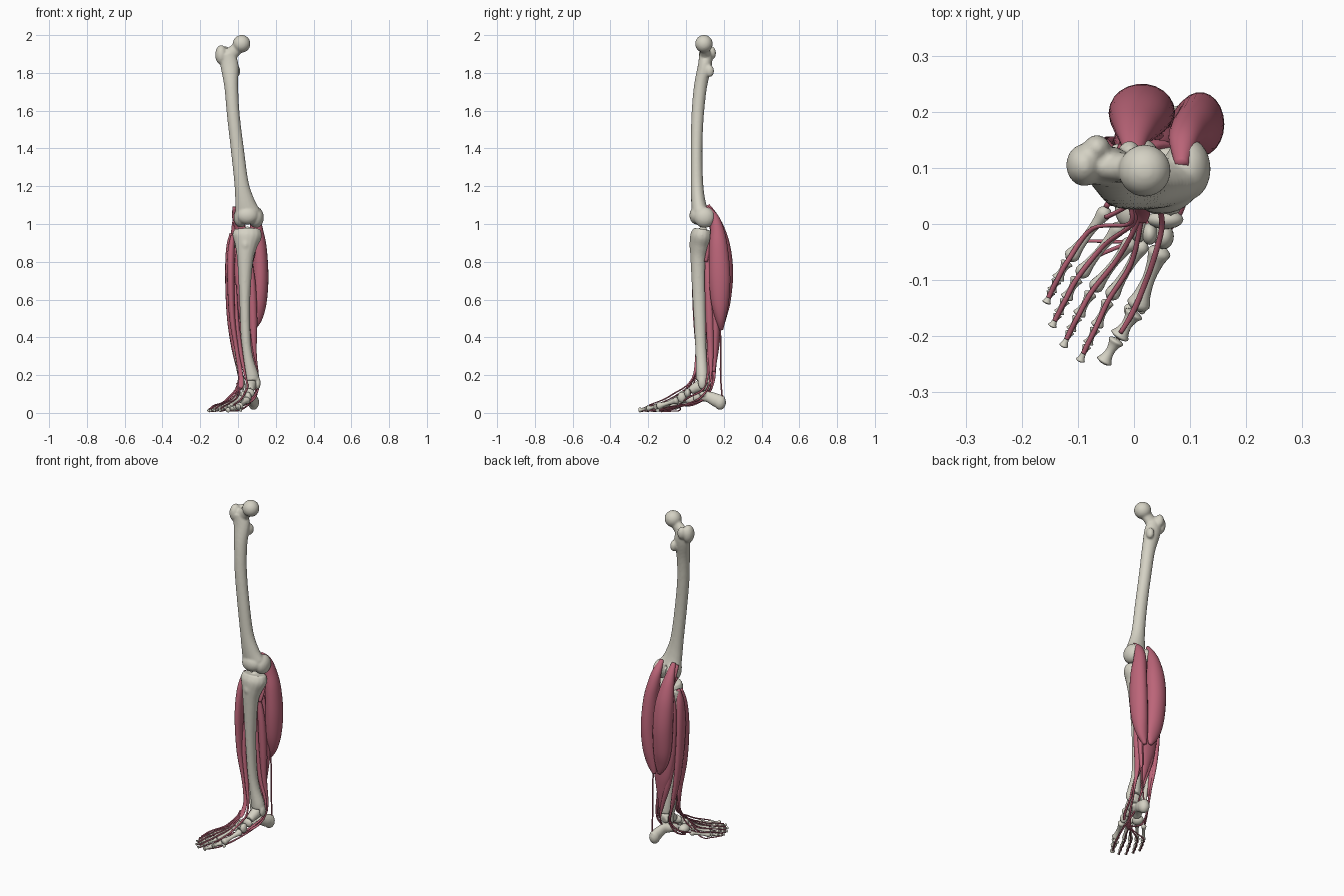
import bpy, bmesh
from mathutils import Vector, Matrix


def material(name, col):
    m = bpy.data.materials.new(name)
    m.diffuse_color = (*col, 1)
    return m


BONE = material("bone", (0.66, 0.64, 0.55))
MUSCLE = material("muscle", (0.50, 0.13, 0.19))


def spline(pts, steps):
    """Catmull-Rom through rows of (x, y, z, half width, half depth)."""
    out, n = [], len(pts)
    for i in range(n - 1):
        p = [pts[max(0, min(n - 1, i + k))] for k in (-1, 0, 1, 2)]
        for s in range(steps):
            t = s / steps
            out.append([0.5 * (2 * b + (c - a) * t + (2 * a - 5 * b + 4 * c - d) * t * t
                               + (3 * b - a - 3 * c + d) * t ** 3) for a, b, c, d in zip(*p)])
    out.append(list(pts[-1]))
    return out


def loft(bm, pts, ref=(1, 0, 0), seg=16, steps=6):
    from math import cos, sin, tau
    rows = spline(pts, steps)
    pos = [Vector(r[:3]) for r in rows]
    rings = []
    for i, r in enumerate(rows):
        t = (pos[min(i + 1, len(pos) - 1)] - pos[max(i - 1, 0)]).normalized()
        u = Vector(ref)
        u = (u - t * u.dot(t)).normalized()
        v = t.cross(u)
        a, b = max(r[3], 0.002), max(r[4], 0.002)
        rings.append([bm.verts.new(pos[i] + u * a * cos(tau * k / seg) + v * b * sin(tau * k / seg))
                      for k in range(seg)])
    for r0, r1 in zip(rings, rings[1:]):
        for k in range(seg):
            j = (k + 1) % seg
            bm.faces.new((r0[k], r0[j], r1[j], r1[k]))
    bm.faces.new(rings[0][::-1])
    bm.faces.new(rings[-1])


def ball(bm, c, r):
    m = Matrix.Translation(c) @ Matrix.Diagonal((*r, 1))
    bmesh.ops.create_uvsphere(bm, u_segments=20, v_segments=12, radius=1, matrix=m)


def finish(bm, name, mat, voxel=0):
    bmesh.ops.recalc_face_normals(bm, faces=bm.faces)
    for f in bm.faces:
        f.smooth = True
    me = bpy.data.meshes.new(name)
    bm.to_mesh(me)
    bm.free()
    me.materials.append(mat)
    ob = bpy.data.objects.new(name, me)
    bpy.context.collection.objects.link(ob)
    if voxel:
        rm = ob.modifiers.new("fuse", "REMESH")
        rm.mode, rm.voxel_size, rm.use_smooth_shade = "VOXEL", voxel, True
        sm = ob.modifiers.new("soften", "SMOOTH")
        sm.factor, sm.iterations = 0.5, 4


def fused(name, lofts, balls, voxel=0.006):
    bm = bmesh.new()
    for l in lofts:
        loft(bm, *l) if isinstance(l, tuple) else loft(bm, l)
    for c, r in balls:
        ball(bm, c, r)
    finish(bm, name, BONE, voxel)


def muscle(name, pts, seg=14):
    bm = bmesh.new()
    loft(bm, pts, seg=seg)
    finish(bm, name, MUSCLE)


# Thigh bone: shaft, neck, head, trochanters and condyles
fused("thigh_bone", [
    [(-.06, .105, 1.90, .04, .035), (-.045, .1, 1.84, .048, .037), (-.036, .077, 1.73, .037, .035),
     (-.025, .062, 1.58, .034, .033), (-.004, .056, 1.4, .035, .031), (.018, .058, 1.22, .038, .033),
     (.036, .065, 1.12, .052, .038), (.05, .075, 1.06, .068, .045)],
    ([(-.065, .105, 1.875, .03, .045), (-.02, .1, 1.915, .027, .034), (.02, .097, 1.95, .03, .032)], (0, 1, 0))],
    [((.019, .095, 1.954), (.047, .047, .047)), ((-.089, .105, 1.895), (.032, .038, .052)),
     ((-.066, .135, 1.905), (.024, .024, .036)), ((-.008, .125, 1.81), (.02, .024, .032)),
     ((.095, .098, 1.035), (.042, .056, .056)), ((.014, .098, 1.035), (.037, .056, .053)),
     ((.05, .058, 1.045), (.058, .04, .048))])

# Shin bone with plateau and inner ankle knob
fused("shin_bone", [
    [(.048, .088, .972, .07, .048), (.048, .082, .935, .078, .06), (.043, .072, .88, .058, .052),
     (.038, .065, .8, .042, .041), (.036, .069, .6, .029, .034), (.041, .076, .4, .026, .03),
     (.053, .081, .29, .028, .03), (.071, .086, .2, .038, .034), (.074, .087, .172, .038, .034)]],
    [((.105, .085, .158), (.015, .022, .034)), ((.04, .035, .89), (.022, .018, .035)),
     ((.05, .09, .972), (.015, .02, .017))])

# Calf bone
fused("calf_bone", [
    [(-.026, .125, .945, .018, .02), (-.03, .123, .9, .017, .018), (-.032, .12, .8, .012, .014),
     (-.026, .118, .5, .012, .014), (0, .115, .26, .013, .014), (.02, .11, .18, .015, .02),
     (.022, .113, .135, .013, .018), (.024, .115, .118, .006, .008)]], [], .005)

# Ankle and heel
fused("ankle_bone", [[(.07, .115, .135, .026, .02), (.066, .07, .14, .03, .03), (.06, .025, .118, .023, .022)]],
      [((.068, .083, .152), (.03, .036, .026))], .005)
fused("heel_bone", [[(.084, .2, .058, .022, .032), (.08, .165, .065, .028, .036), (.066, .12, .085, .024, .03),
                     (.046, .085, .085, .03, .026), (.024, .05, .075, .024, .024)]],
      [((.082, .18, .056), (.03, .032, .04)), ((.078, .09, .1), (.018, .022, .014))], .005)

# Midfoot bones
for name, c, r in [("navicular", (.056, .008, .105), (.032, .017, .025)),
                   ("cuboid", (-.006, .026, .07), (.028, .034, .026)),
                   ("cuneiform_inner", (.053, -.022, .083), (.018, .023, .028)),
                   ("cuneiform_middle", (.028, -.017, .093), (.014, .02, .024)),
                   ("cuneiform_outer", (.008, -.01, .088), (.015, .023, .024)),
                   ("sesamoid_inner", (.014, -.15, .014), (.008, .011, .008)),
                   ("sesamoid_outer", (-.01, -.153, .014), (.008, .011, .008))]:
    fused(name, [], [(c, r)], 0)

# Long foot bones and toe bones
TOES = [
    [(.05, -.038, .07), (.003, -.155, .033), (-.029, -.204, .023), (-.056, -.249, .015)],
    [(.02, -.03, .085), (-.045, -.135, .035), (-.068, -.185, .026), (-.083, -.215, .02), (-.097, -.246, .012)],
    [(.0, -.025, .08), (-.075, -.12, .032), (-.1, -.165, .025), (-.113, -.19, .018), (-.127, -.22, .012)],
    [(-.02, .002, .07), (-.1, -.095, .03), (-.122, -.135, .023), (-.135, -.16, .017), (-.147, -.184, .012)],
    [(-.045, .03, .055), (-.118, -.066, .026), (-.137, -.1, .02), (-.147, -.12, .015), (-.157, -.142, .012)]]
PROFILE = [(.02, .5), (.1, 1.1), (.25, .8), (.5, .6), (.75, .8), (.9, 1.1), (.98, .5)]
for i, joints in enumerate(TOES):
    for j, (p, q) in enumerate(zip(joints, joints[1:])):
        p, q = Vector(p), Vector(q)
        r = (.019 if i == 0 else .0125) * (1, .85, .7, .6)[j]
        bm = bmesh.new()
        loft(bm, [(*p.lerp(q, t), r * k, r * k * .95) for t, k in PROFILE], seg=12, steps=3)
        finish(bm, f"toe_{i + 1}_bone_{j + 1}", BONE)

# Calf muscle heads
muscle("calf_outer_head", [(.0, .115, 1.1, .012, .01), (.0, .15, 1.04, .026, .02), (.004, .172, .97, .04, .034),
                           (.01, .192, .87, .054, .045), (.014, .2, .74, .058, .05), (.02, .196, .6, .053, .042),
                           (.032, .192, .51, .038, .024), (.045, .19, .45, .01, .008)], 22)
muscle("calf_inner_head", [(.085, .105, 1.09, .012, .012), (.088, .148, 1.04, .026, .022),
                           (.098, .165, .97, .034, .036), (.112, .172, .87, .04, .05), (.118, .178, .72, .043, .057),
                           (.11, .18, .59, .042, .048), (.096, .183, .5, .032, .028), (.08, .187, .44, .01, .01)], 22)
# Deep calf muscles and their tendons
muscle("deep_calf", [(.0, .13, .93, .018, .015), (.02, .145, .8, .055, .03), (.033, .152, .6, .068, .034),
                     (.043, .157, .45, .057, .028), (.052, .155, .36, .038, .022), (.06, .152, .28, .02, .013),
                     (.068, .148, .22, .008, .007)], 20)
muscle("knee_back_muscle", [(-.02, .12, 1.02, .012, .01), (.02, .14, .96, .03, .012), (.06, .125, .89, .035, .012),
                            (.07, .105, .8, .012, .01)])
muscle("slender_calf_muscle", [(-.02, .11, 1.09, .01, .01), (-.01, .145, 1.0, .015, .012),
                               (.04, .155, .88, .007, .006), (.075, .17, .6, .005, .004), (.092, .183, .4, .004, .004),
                               (.094, .183, .2, .004, .004), (.092, .192, .08, .004, .004)], 8)
muscle("toe_flexor", [(.055, .11, .85, .008, .008), (.072, .118, .7, .02, .02), (.08, .125, .5, .022, .022),
                      (.086, .13, .32, .013, .016), (.104, .13, .2, .006, .007), (.105, .115, .13, .005, .005),
                      (.085, .07, .075, .006, .005), (.035, .0, .045, .012, .005), (.01, -.03, .04, .014, .004)])
muscle("big_toe_flexor", [(-.02, .135, .72, .008, .008), (-.008, .145, .55, .024, .02), (.018, .152, .38, .022, .018),
                          (.05, .15, .25, .011, .011), (.072, .142, .15, .005, .005), (.07, .09, .07, .005, .005),
                          (.045, -.03, .035, .005, .004), (0, -.155, .012, .005, .004), (-.045, -.23, .01, .004, .003)])
muscle("rear_shin_muscle", [(.01, .115, .92, .01, .01), (.012, .122, .75, .03, .02), (.035, .122, .5, .026, .018),
                            (.068, .12, .32, .014, .012), (.103, .115, .2, .006, .006), (.106, .09, .125, .005, .005),
                            (.08, .02, .085, .007, .005), (.06, -.01, .065, .007, .004)])
# Outer leg muscles
muscle("outer_leg_long", [(-.034, .12, .95, .01, .012), (-.045, .118, .87, .018, .028), (-.05, .118, .72, .018, .036),
                          (-.042, .127, .52, .018, .03), (-.025, .138, .36, .013, .017), (.0, .143, .22, .006, .007),
                          (.01, .142, .15, .005, .005), (-.002, .105, .08, .005, .005), (-.02, .045, .045, .005, .004),
                          (.005, .005, .038, .005, .004), (.045, -.035, .045, .005, .004)])
muscle("outer_leg_short", [(-.036, .11, .62, .008, .01), (-.034, .118, .48, .018, .024), (-.016, .13, .33, .015, .018),
                           (.008, .134, .2, .007, .007), (.008, .132, .14, .005, .005), (-.018, .085, .08, .005, .005),
                           (-.05, .03, .06, .005, .004)])
# Front toe-lifting muscles
muscle("toe_lifter", [(-.028, .09, .94, .01, .012), (-.037, .075, .85, .018, .025), (-.038, .064, .7, .019, .032),
                      (-.03, .065, .5, .016, .028), (-.006, .066, .33, .012, .016), (.014, .05, .21, .012, .006),
                      (.016, .025, .155, .014, .005), (.012, .005, .13, .012, .004)])
muscle("big_toe_lifter", [(-.014, .085, .68, .007, .008), (-.008, .075, .5, .013, .02), (.015, .062, .32, .011, .013),
                          (.038, .042, .2, .006, .006), (.05, .0, .142, .005, .004), (.036, -.06, .105, .005, .004),
                          (.018, -.11, .075, .005, .004), (-.002, -.157, .056, .005, .003),
                          (-.024, -.194, .042, .004, .003)], 10)
muscle("outer_foot_lifter", [(-.02, .08, .42, .006, .008), (-.005, .075, .3, .009, .011), (.005, .05, .19, .005, .005),
                             (-.015, .03, .12, .004, .004), (-.05, .012, .077, .005, .004)], 10)

# Toe tendons above and below the foot
for i, j in enumerate(TOES[1:]):
    b, h, p, d, t = [Vector(v) for v in j]
    up = Vector((0, 0, 1))
    s = .016 - .007 * i
    over = [Vector((s, .03, .155)), Vector((s - .004, .0, .127)), b.lerp(h, .4) + up * .016,
            h + up * .017, p + up * .013, d + up * .009, d.lerp(t, .5) + up * .007]
    under = [Vector((.035, .0, .045)), Vector((.012 - .008 * i, -.03, .04)), b.lerp(h, .65) - up * .022,
             h - up * .016, p - up * .012, d.lerp(t, .6) - up * .007]
    muscle(f"toe_{i + 2}_upper_tendon", [(*v, .0045, .0035) for v in over], 8)
    muscle(f"toe_{i + 2}_lower_tendon", [(*v, .004, .003) for v in under], 8)
